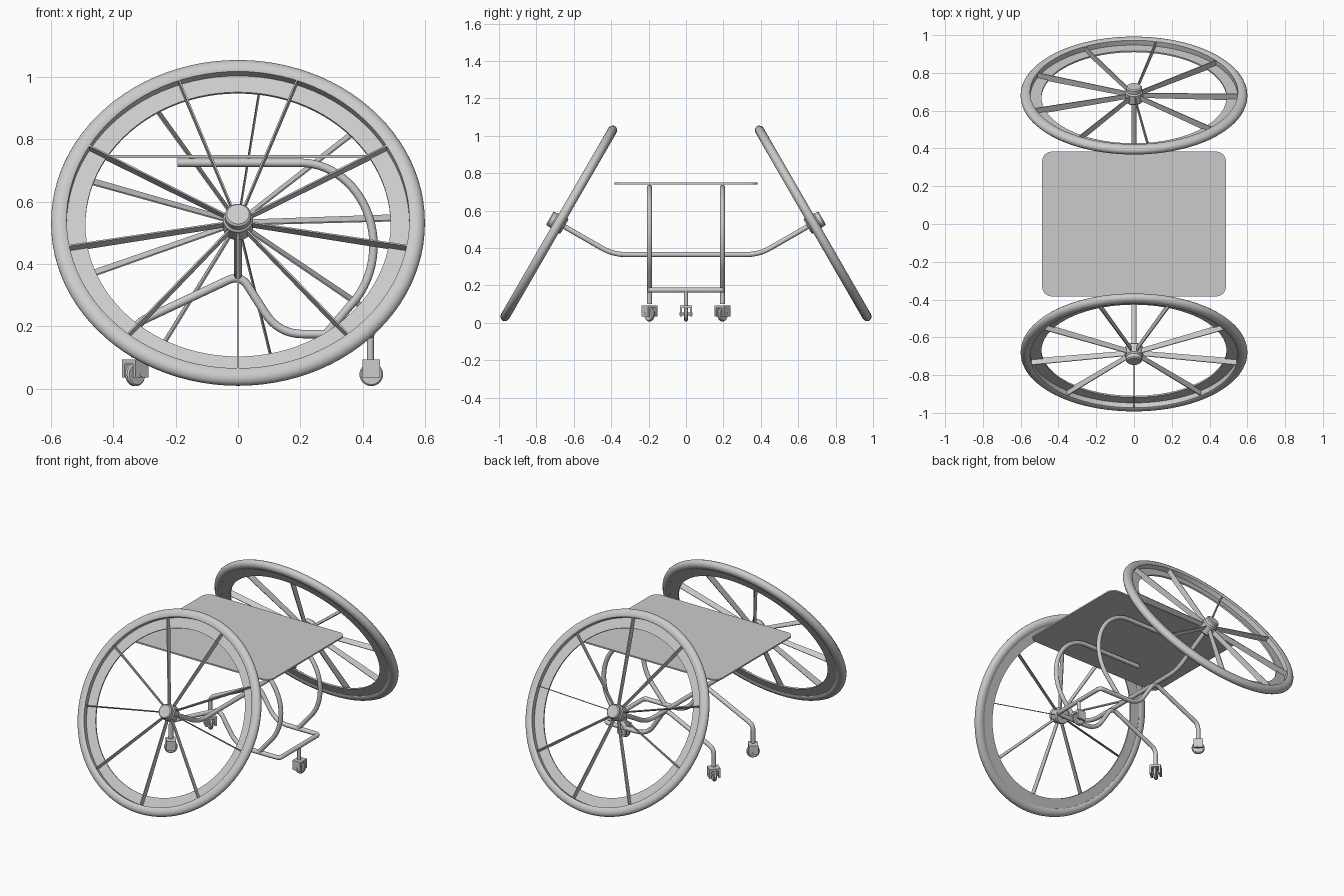
import bpy, bmesh
from math import cos, sin, radians, pi
from mathutils import Vector, Matrix

old = bpy.data.objects.get("Cube")
if old:
    bpy.data.objects.remove(old, do_unlink=True)

grey = bpy.data.materials.new("light_grey")
grey.use_nodes = True
COLOUR = (0.6, 0.6, 0.6, 1)
grey.diffuse_color = COLOUR
grey.node_tree.nodes["Principled BSDF"].inputs["Base Color"].default_value = COLOUR

TUBE = 0.0135
RAIL_Y = 0.195
HUB_Y, HUB_Z = 0.68, 0.532
TILT = radians(30)


def smooth(obj, angle=35):
    bpy.ops.object.select_all(action='DESELECT')
    obj.select_set(True)
    bpy.context.view_layer.objects.active = obj
    bpy.ops.object.shade_smooth_by_angle(angle=radians(angle))


def finish(name, bm, matrix=Matrix()):
    bmesh.ops.recalc_face_normals(bm, faces=bm.faces)
    mesh = bpy.data.meshes.new(name)
    bm.to_mesh(mesh)
    bm.free()
    mesh.transform(matrix)
    mesh.materials.append(grey)
    obj = bpy.data.objects.new(name, mesh)
    bpy.context.collection.objects.link(obj)
    smooth(obj)
    return obj


def lathe(name, profile, matrix, steps=96, closed=True):
    """Spin (radius, height) points round local z."""
    bm = bmesh.new()
    verts = [bm.verts.new((r, 0, h)) for r, h in profile]
    pairs = list(zip(verts, verts[1:] + verts[:1]))
    edges = [bm.edges.new(p) for p in (pairs if closed else pairs[:-1])]
    bmesh.ops.spin(bm, geom=verts + edges, cent=(0, 0, 0), axis=(0, 0, 1),
                   angle=2 * pi, steps=steps, use_merge=True)
    bmesh.ops.remove_doubles(bm, verts=bm.verts, dist=1e-5)
    return finish(name, bm, matrix)


def add_box(bm, size, centre):
    bmesh.ops.create_cube(bm, size=1, matrix=Matrix.Translation(centre) @ Matrix.Diagonal((*size, 1)))


def round_path(points, radii):
    """Replace each inner corner by a short curve."""
    pts = [Vector(p) for p in points]
    out = [pts[0]]
    for a, b, c, r in zip(pts, pts[1:], pts[2:], radii):
        p, q = b + (a - b).normalized() * r, b + (c - b).normalized() * r
        for i in range(9):
            t = i / 8
            out.append(p * (1 - t) ** 2 + b * 2 * t * (1 - t) + q * t * t)
    return out + [pts[-1]]


def tube(name, points, radius=TUBE):
    curve = bpy.data.curves.new(name, 'CURVE')
    curve.dimensions = '3D'
    curve.bevel_depth = radius
    curve.bevel_resolution = 4
    curve.use_fill_caps = True
    spline = curve.splines.new('POLY')
    spline.points.add(len(points) - 1)
    for sp, p in zip(spline.points, points):
        sp.co = (*p, 1)
    curve.materials.append(grey)
    obj = bpy.data.objects.new(name, curve)
    bpy.context.collection.objects.link(obj)
    bpy.ops.object.select_all(action='DESELECT')
    obj.select_set(True)
    bpy.context.view_layer.objects.active = obj
    bpy.ops.object.convert(target='MESH')
    smooth(bpy.context.object, 40)


# Big cambered wheels: tyre, recessed rim flange, hub and flat tapered spokes
def big_wheel(side, label, first_angle):
    n = Vector((0, side * cos(TILT), sin(TILT)))
    x = Vector((1, 0, 0))
    place = Matrix((x, n.cross(x), n)).transposed().to_4x4()
    place.translation = (0, side * HUB_Y, HUB_Z)
    half = [(0.55, 0.02), (0.556, 0.024), (0.575, 0.025), (0.588, 0.021), (0.597, 0.012), (0.6, 0.004)]
    lathe(label + "_tyre", half + [(r, -h) for r, h in reversed(half)], place)
    lathe(label + "_rim", [(0.49, -0.018), (0.555, -0.018), (0.555, -0.009), (0.49, -0.009)], place)
    lathe(label + "_hub", [(0, -0.035), (0.042, -0.035), (0.048, -0.028), (0.048, 0.022), (0.042, 0.03),
                           (0.042, 0.05), (0.036, 0.056), (0, 0.056)], place, 32, False)
    bm = bmesh.new()
    for i in range(9):
        turn = Matrix.Rotation(radians(first_angle + 40 * i), 4, 'Z')
        made = bmesh.ops.create_cube(bm, size=1)["verts"]
        for v in made:
            outer = v.co.x > 0
            v.co = turn @ Vector((0.552 if outer else 0.03, v.co.y * 0.005,
                                  v.co.z * (0.038 if outer else 0.028) + 0.002))
    finish(label + "_spokes", bm, place)


big_wheel(-1, "right", -90)
big_wheel(1, "left", -2)

# Seat plate with rounded corners
bm = bmesh.new()
add_box(bm, (0.972, 0.766, 0.009), (0, 0, 0.745))
upright = [e for e in bm.edges if abs(e.verts[0].co.z - e.verts[1].co.z) > 0.005]
bmesh.ops.bevel(bm, geom=upright, offset=0.05, segments=8, profile=0.5, affect='EDGES')
finish("seat", bm)

# Cross axle, bent up square to both wheels
axle = [(0, -0.665, 0.523), (0, -0.39, 0.365), (0, 0.39, 0.365), (0, 0.665, 0.523)]
tube("axle", round_path(axle, [0.07, 0.07]))

# Seat rails sweeping forward and down to the lower frame
for label, y in (("right", -RAIL_Y), ("left", RAIL_Y)):
    arc = [(0.2 + 0.235 * cos(radians(a)), y, 0.46 + 0.265 * sin(radians(a))) for a in range(90, -41, -5)]
    tube(label + "_seat_rail", [(-0.195, y, 0.725)] + arc + [(0.285, y, 0.178)])

# Lower frame: one tube from caster to caster round the foot bar
side_path = [(-0.33, 0.1), (-0.33, 0.208), (0.008, 0.367), (0.13, 0.175), (0.425, 0.175)]
frame = [(x, -RAIL_Y, z) for x, z in side_path] + [(x, RAIL_Y, z) for x, z in reversed(side_path)]
bends = [0.035, 0.045, 0.08, 0.025]
tube("lower_frame", round_path(frame, bends + bends[::-1]))
tube("front_caster_stem", [(0.425, 0, 0.175), (0.425, 0, 0.09)], 0.011)


# Small casters: fork and wheel
def caster(label, x, y, yaw):
    place = Matrix.Translation((x, y, 0)) @ Matrix.Rotation(radians(yaw), 4, 'Z')
    bm = bmesh.new()
    add_box(bm, (0.055, 0.066, 0.014), (0, 0, 0.086))
    for s in (-1, 1):
        add_box(bm, (0.055, 0.012, 0.05), (0, s * 0.027, 0.06))
    finish(label + "_caster_fork", bm, place)
    spin = place @ Matrix.Translation((0, 0, 0.046)) @ Matrix.Rotation(pi / 2, 4, 'X')
    lathe(label + "_caster_wheel", [(0, -0.01), (0.033, -0.01), (0.038, -0.005), (0.038, 0.005),
                                    (0.033, 0.01), (0, 0.01)], spin, 32, False)
    lathe(label + "_caster_pin", [(0, -0.034), (0.008, -0.034), (0.008, 0.034), (0, 0.034)], spin, 16, False)


caster("front", 0.428, 0, 0)
caster("rear_right", -0.33, -RAIL_Y, 40)
caster("rear_left", -0.33, RAIL_Y, -40)
